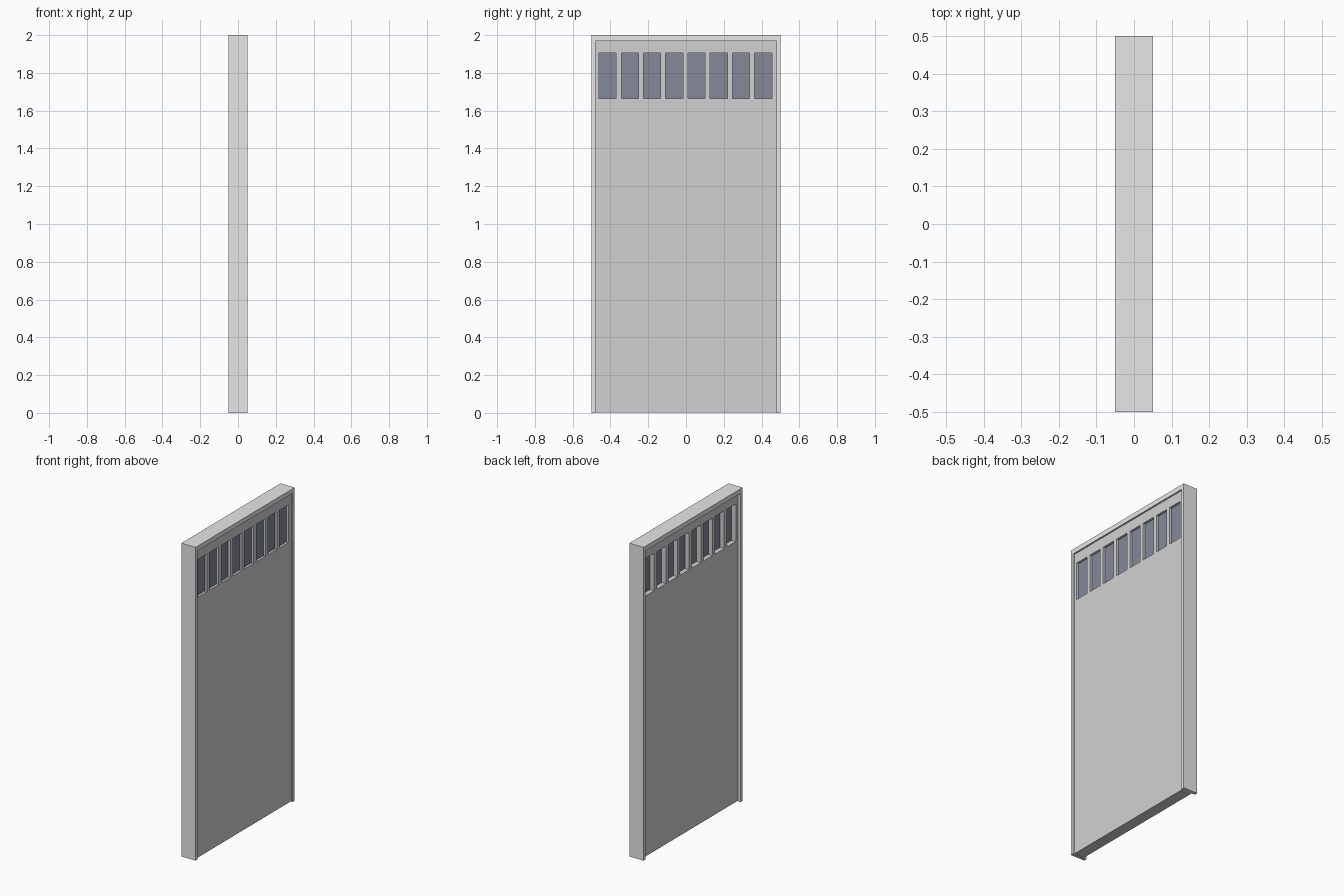
import bpy, bmesh

if "Cube" in bpy.data.objects:
    bpy.data.objects.remove(bpy.data.objects["Cube"])

def material(name, rgb):
    m = bpy.data.materials.new(name)
    m.diffuse_color = (*rgb, 1.0)
    m.use_nodes = True
    m.node_tree.nodes["Principled BSDF"].inputs["Base Color"].default_value = m.diffuse_color
    return m

FRAME = material("light_grey_frame", (0.80, 0.80, 0.80))
LEAF = material("mid_grey_panel", (0.64, 0.64, 0.64))
GLASS = material("blue_grey_glass", (0.235, 0.25, 0.315))

def extrude_cells(name, ys, zs, keep, x0, x1, mat):
    """Extrude the kept cells of a y/z grid from x0 to x1 as one clean solid."""
    bm = bmesh.new()
    v = [[bm.verts.new((x0, y, z)) for z in zs] for y in ys]
    for i in range(len(ys) - 1):
        for j in range(len(zs) - 1):
            if keep(i, j):
                bm.faces.new((v[i][j], v[i + 1][j], v[i + 1][j + 1], v[i][j + 1]))
    bmesh.ops.delete(bm, geom=[p for p in bm.verts if not p.link_faces], context='VERTS')
    ext = bmesh.ops.extrude_face_region(bm, geom=bm.faces[:], use_keep_orig=True)
    bmesh.ops.translate(bm, vec=(x1 - x0, 0, 0),
                        verts=[g for g in ext["geom"] if isinstance(g, bmesh.types.BMVert)])
    bmesh.ops.recalc_face_normals(bm, faces=bm.faces[:])
    me = bpy.data.meshes.new(name)
    bm.to_mesh(me)
    bm.free()
    me.materials.append(mat)
    ob = bpy.data.objects.new(name, me)
    bpy.context.collection.objects.link(ob)
    return ob

# Window layout: eight tall panes in one row
COUNT, PITCH, WIDTH = 8, 0.1177, 0.091
Z0, Z1 = 1.665, 1.905
centres = [(i - (COUNT - 1) / 2) * PITCH - 0.003 for i in range(COUNT)]
edges = [c + s * WIDTH / 2 for c in centres for s in (-1, 1)]

# Door frame: two jambs and a header
extrude_cells("door_frame", [-0.5, -0.48, 0.48, 0.5], [0, 1.97, 2.0],
              lambda i, j: i != 1 or j == 1, -0.05, 0.05, FRAME)

# Door leaf with window openings, recessed in the frame
extrude_cells("door_leaf", [-0.48] + edges + [0.48], [0.003, Z0, Z1, 1.97],
              lambda i, j: not (j == 1 and i % 2 == 1), -0.03, 0.04, LEAF)

# Glass panes, set back inside the openings
for n, c in enumerate(centres, 1):
    extrude_cells(f"window_pane_{n}", [c - WIDTH / 2, c + WIDTH / 2], [Z0, Z1],
                  lambda i, j: True, 0.0, 0.025, GLASS)
